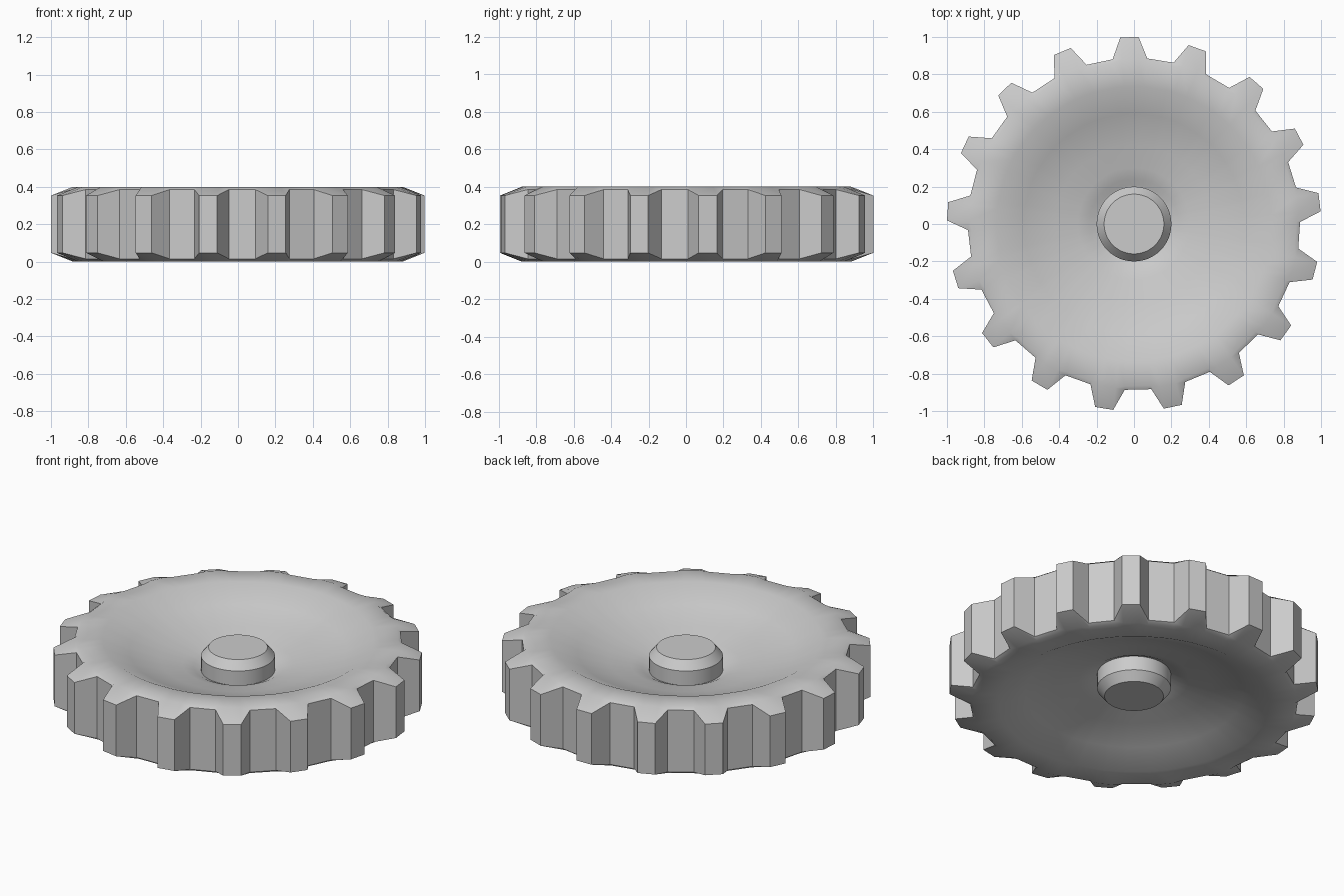
import bpy, bmesh, math

if "Cube" in bpy.data.objects:
    bpy.data.objects.remove(bpy.data.objects["Cube"])

TEETH = 17
OFFSET = math.radians(91.4)
MID = 0.2          # half thickness; the part is symmetric about this height


def loft(name, rings, close, caps=False, smooth=30):
    """Bridge a list of point rings into a mesh object."""
    bm = bmesh.new()
    loops = [[bm.verts.new(p) for p in ring] for ring in rings]
    n = len(loops[0])
    pairs = list(zip(loops, loops[1:]))
    if close:
        pairs.append((loops[-1], loops[0]))
    for a, b in pairs:
        for i in range(n):
            j = (i + 1) % n
            bm.faces.new((a[i], a[j], b[j], b[i]))
    if caps:
        bm.faces.new(loops[0])
        bm.faces.new(loops[-1])
    bmesh.ops.recalc_face_normals(bm, faces=bm.faces)
    me = bpy.data.meshes.new(name)
    bm.to_mesh(me)
    bm.free()
    ob = bpy.data.objects.new(name, me)
    bpy.context.collection.objects.link(ob)
    bpy.context.view_layer.objects.active = ob
    ob.select_set(True)
    bpy.ops.object.shade_smooth_by_angle(angle=math.radians(smooth))
    ob.select_set(False)
    return ob


def circle(r, z, angles):
    return [(r * math.cos(a), r * math.sin(a), z) for a in angles]


# Tooth columns: angle from tooth centre, is it on the tip
COLS = [(-6.0, False), (-2.8, True), (2.8, True), (6.0, False)]
cols = [(OFFSET + 2 * math.pi * t / TEETH + math.radians(d), tip)
        for t in range(TEETH) for d, tip in COLS]
angles = [a for a, _ in cols]


def tooth_ring(tip_r, tip_h, foot_r, foot_h, side):
    ring = []
    for a, tip in cols:
        r, h = (tip_r, tip_h) if tip else (foot_r, foot_h)
        ring.append((r * math.cos(a), r * math.sin(a), MID + side * h))
    return ring


# Half section of the wheel: dished web from the hub out to the toothed rim
DISH = [(0.19, 0.012), (0.21, 0.018), (0.24, 0.034), (0.30, 0.052),
        (0.42, 0.078), (0.59, 0.130), (0.735, 0.200)]


def half(side):
    rings = [circle(r, MID + side * h, angles) for r, h in DISH]
    rings.append(tooth_ring(0.882, 0.2, 0.868, 0.2, side))
    rings.append(tooth_ring(1.0, 0.153, 0.888, 0.185, side))
    return rings


# Toothed wheel
loft("gear_wheel", half(1) + half(-1)[::-1], close=True)

# Chamfered hub, flush inside the dish on both sides
HUB = [(0.16, 0.05), (0.2, 0.1), (0.2, 0.3), (0.16, 0.35)]
hub_angles = [2 * math.pi * i / 48 for i in range(48)]
loft("hub", [circle(r, z, hub_angles) for r, z in HUB], close=False, caps=True)
